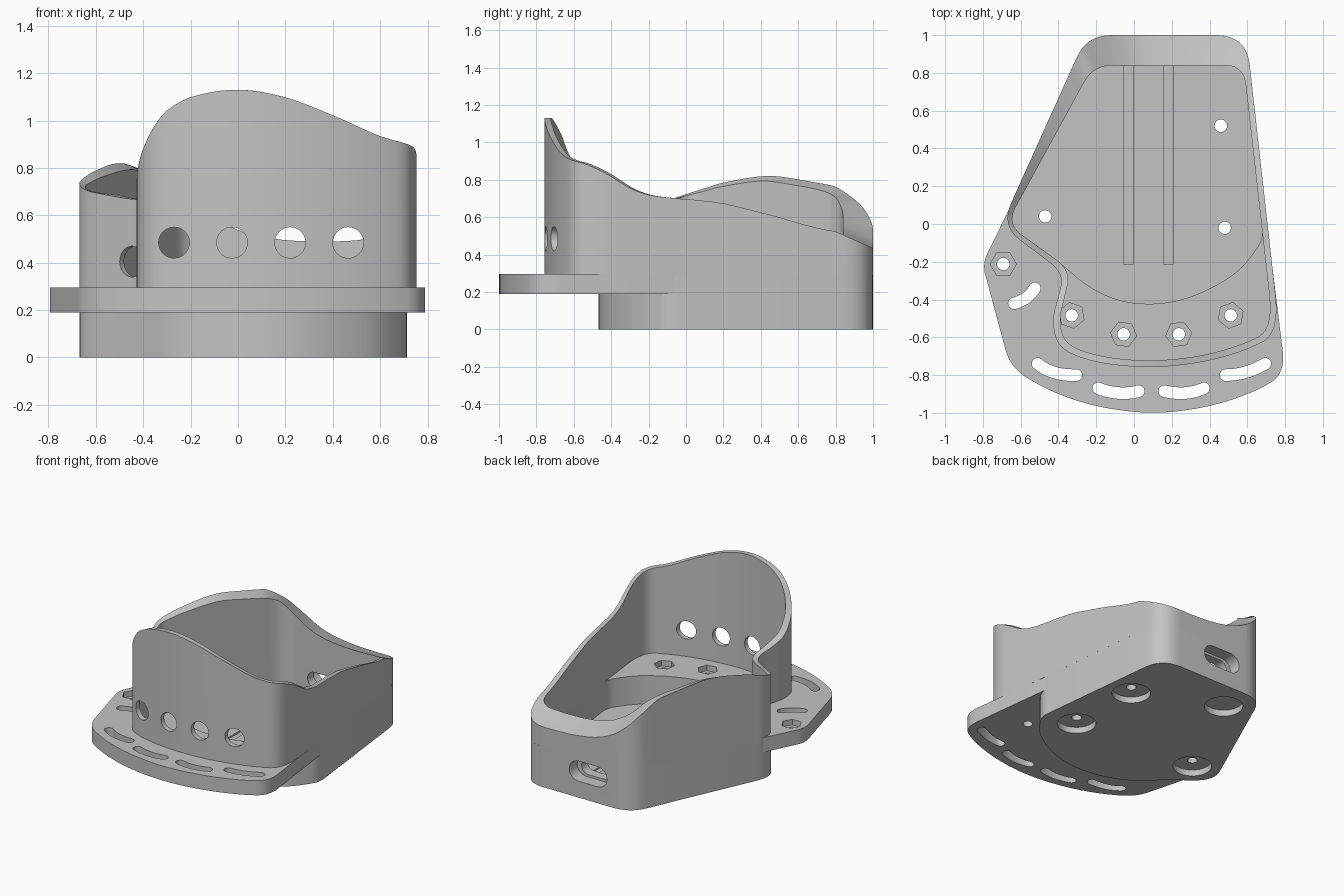
import bpy, bmesh, math
from mathutils import Vector, Matrix

if "Cube" in bpy.data.objects:
    bpy.data.objects.remove(bpy.data.objects["Cube"])

grey = bpy.data.materials.new("plain grey")
grey.use_nodes = True
grey.diffuse_color = (0.55, 0.55, 0.55, 1)
grey.node_tree.nodes["Principled BSDF"].inputs["Base Color"].default_value = (0.55, 0.55, 0.55, 1)

FLOOR, PLATE_LOW, TUB_TOP, PLATE_TOP = 0.09, 0.19, 0.29, 0.295
CENTRE = Vector((0.1, 0))


def make_object(name, bm):
    bmesh.ops.recalc_face_normals(bm, faces=bm.faces)
    mesh = bpy.data.meshes.new(name)
    bm.to_mesh(mesh)
    bm.free()
    mesh.materials.append(grey)
    obj = bpy.data.objects.new(name, mesh)
    bpy.context.collection.objects.link(obj)
    return obj


def rounded(corners, steps=8):
    """Closed outline; every corner (x, y, reach) is eased by a short curve."""
    points = []
    for i, corner in enumerate(corners):
        here = Vector(corner[:2])
        reach = corner[2] if len(corner) > 2 else 1.0
        ends = []
        for other in (corners[i - 1], corners[(i + 1) % len(corners)]):
            away = Vector(other[:2]) - here
            ends.append(here + away.normalized() * min(reach, away.length * 0.49))
        for s in range(steps + 1):
            t = s / steps
            points.append(ends[0] * (1 - t) ** 2 + here * 2 * t * (1 - t) + ends[1] * t * t)
    return points


def prism(name, points, low, high):
    bm = bmesh.new()
    face = bm.faces.new([bm.verts.new((p[0], p[1], low)) for p in points])
    grown = bmesh.ops.extrude_face_region(bm, geom=[face])["geom"]
    tops = [g for g in grown if isinstance(g, bmesh.types.BMVert)]
    bmesh.ops.translate(bm, verts=tops, vec=(0, 0, high - low))
    return make_object(name, bm)


def rod(x, y, z, radius, length, axis=(0, 0, 1), sides=40, spin=0):
    bm = bmesh.new()
    turn = Vector(axis).to_track_quat('Z', 'Y').to_matrix().to_4x4()
    turn = turn @ Matrix.Rotation(math.radians(spin), 4, 'Z')
    bmesh.ops.create_cone(bm, cap_ends=True, segments=sides, radius1=radius, radius2=radius,
                          depth=length, matrix=Matrix.Translation((x, y, z)) @ turn)
    return make_object("cutter", bm)


def capsule(start, middle, end, radius):
    """Outline of a bent slot with round ends passing through three points."""
    a, m, b = Vector(start), Vector(middle), Vector(end)
    pull = m * 2 - (a + b) / 2
    left, right = [], []
    for s in range(13):
        t = s / 12
        p = a * (1 - t) ** 2 + pull * 2 * t * (1 - t) + b * t * t
        d = ((pull - a) * (1 - t) + (b - pull) * t).normalized()
        side = Vector((-d.y, d.x)) * radius
        left.append(p + side)
        right.append(p - side)
        if s == 0:
            first = d

    def cap(p, d, flip):
        base = math.atan2(d.y, d.x) + (math.pi if flip else 0) + math.pi / 2
        return [p + Vector((math.cos(base - k * math.pi / 10), math.sin(base - k * math.pi / 10))) * radius
                for k in range(1, 10)]
    return left + cap(b, d, False) + right[::-1] + cap(a, first, True)


def carve(obj, cutters):
    for cutter in cutters:
        cutter.hide_render = True
        mod = obj.modifiers.new("cut", 'BOOLEAN')
        mod.operation, mod.solver, mod.object = 'DIFFERENCE', 'EXACT', cutter
    graph = bpy.context.evaluated_depsgraph_get()
    mesh = bpy.data.meshes.new_from_object(obj.evaluated_get(graph))
    obj.modifiers.clear()
    obj.data = mesh
    for cutter in cutters:
        bpy.data.objects.remove(cutter)


def finish(obj):
    bpy.ops.object.select_all(action='DESELECT')
    obj.select_set(True)
    bpy.context.view_layer.objects.active = obj
    bpy.ops.object.shade_smooth_by_angle(angle=math.radians(32))


# Shared outlines: back corners are common to the tub and the wall
outer_back = [(-.25, 1, .13), (.595, 1, .16)]
inner_back = [(-.215, .84, .1), (.58, .84, .1)]
wall_outer = rounded(outer_back + [
    (.772, -.58, .2), (.58, -.675), (.35, -.737), (.1, -.762), (-.12, -.747), (-.28, -.712),
    (-.405, -.65), (-.435, -.51), (-.405, -.4), (-.37, -.26, .1), (-.705, -.01, .13)])
wall_inner = rounded(inner_back + [
    (.737, -.56, .19), (.57, -.64), (.35, -.702), (.1, -.727), (-.11, -.712), (-.26, -.68),
    (-.37, -.625), (-.397, -.51), (-.37, -.4), (-.333, -.245, .1), (-.675, 0, .1)])
tub_outer = rounded(outer_back + [
    (.718, -.1, .06), (.6, -.27), (.45, -.37), (.28, -.445), (.1, -.473), (-.1, -.45),
    (-.28, -.375), (-.42, -.24), (-.705, -.01, .13)])
tub_inner = rounded(inner_back + [
    (.685, -.08, .06), (.57, -.24), (.43, -.33), (.27, -.4), (.1, -.428), (-.08, -.41),
    (-.25, -.33), (-.4, -.195), (-.675, 0, .1)])

# Height of the wavy rim by compass angle about the centre
rim = [(5, .692), (18, .675), (30, .643), (42, .6), (57, .525), (68, .505), (82, .508), (92, .53),
       (98, .56), (103, .605), (108, .665), (112, .715), (117, .755), (125, .785), (143, .82),
       (164, .785), (176, .74), (187, .695), (203, .667), (215, .685), (224, .75), (231, .87),
       (236, .975), (240, 1.04), (248, 1.1), (262, 1.13), (277, 1.1), (293, 1.02), (307, .935),
       (316, .9), (320, .885), (326, .84), (335, .755), (343, .718), (356, .7)]


def rim_height(angle, y):
    keys = [(rim[-1][0] - 360, rim[-1][1])] + rim + [(rim[0][0] + 360, rim[0][1])]
    slopes = [0] + [(keys[i + 1][1] - keys[i - 1][1]) / (keys[i + 1][0] - keys[i - 1][0])
                    for i in range(1, len(keys) - 1)] + [0]
    for i in range(len(keys) - 1):
        (a, za), (b, zb) = keys[i], keys[i + 1]
        if a <= angle <= b:
            t, w = (angle - a) / (b - a), b - a
            z = (za * (1 + 2 * t) * (1 - t) ** 2 + zb * t * t * (3 - 2 * t)
                 + w * slopes[i] * t * (1 - t) ** 2 - w * slopes[i + 1] * t * t * (1 - t))
            return z - 0.35 * max(0, y - 0.8)


def inward_drop(angle):
    """The rim tips inward along the model's right side."""
    return 0.027 * math.sin(math.radians(2 * (angle - 100))) if 100 < angle < 190 else 0


def cast(outline, angle):
    """Point where a ray from the centre leaves the outline."""
    ray = Vector((math.cos(angle), math.sin(angle)))
    best = 0
    for i, q in enumerate(outline):
        p, q = outline[i - 1] - CENTRE, q - CENTRE
        edge = q - p
        det = ray.cross(edge)
        if abs(det) > 1e-9 and -1e-6 <= p.cross(ray) / det <= 1 + 1e-6:
            best = max(best, p.cross(edge) / det)
    return CENTRE + ray * best


# Upright wall with the wavy rim
bm = bmesh.new()
rings = []
COUNT = 360
for i in range(COUNT):
    degrees = 360 * i / COUNT
    o, n = (cast(line, math.radians(degrees)) for line in (wall_outer, wall_inner))
    spots = [(*o, TUB_TOP), (*o, rim_height(degrees, o.y)),
             (*n, rim_height(degrees, n.y) - inward_drop(degrees)), (*n, TUB_TOP)]
    rings.append([bm.verts.new(s) for s in spots])
for i in range(COUNT):
    for k in range(4):
        j = (k + 1) % 4
        bm.faces.new((rings[i - 1][k], rings[i][k], rings[i][j], rings[i - 1][j]))
wall = make_object("wavy_wall", bm)
cuts = [rod(x, -.7, .485, .065, .3, (0, 1, 0)) for x in (-.27, -.025, .22, .465)]
cuts.append(rod(-.438, -.19, .405, .065, .25, (.6, .8, 0)))
carve(wall, cuts)

# Lower tub with floor, grooves, counterbored holes and the stepped cable slot
tub = prism("lower_tub", tub_outer, 0, TUB_TOP)
cuts = [prism("cutter", tub_inner, FLOOR, 0.5)]
screws = [(.46, .52), (.48, -.02), (-.47, .04)]
cuts += [rod(x, y, .05, .033, .4) for x, y in screws]
cuts += [rod(x, y, 0, .128, .09) for x, y in screws + [(-.12, .78)]]
for x in (-.03, .182):
    box = [(x - .024, -.215), (x + .024, -.215), (x + .024, .838), (x - .024, .838)]
    cuts.append(prism("cutter", box, FLOOR - 0.012, FLOOR + 0.05))
for half, radius, depth in ((.078, .072, .91), (.06, .055, .7)):
    path = [(.08 + half * k, .19) for k in (-1, 0, 1)]
    slot = prism("cutter", capsule(*path, radius), -1.1, -depth)
    slot.data.transform(Matrix.Rotation(math.pi / 2, 4, 'X'))
    cuts.append(slot)
carve(tub, cuts)

# Mounting plate with bent slots and nut recesses
plate = prism("mounting_plate", rounded([
    (-.616, .17, .001), (-.803, -.21, .06), (-.655, -.76, .1), (-.45, -.885), (-.2, -.97),
    (.1, -1.008), (.4, -.97), (.65, -.885), (.802, -.79, .12), (.686, .15, .001)]), PLATE_LOW, PLATE_TOP)
cuts = [prism("cutter", tub_inner, 0, 0.5)]
for path in [((-.51, -.74), (-.42, -.787), (-.305, -.8)), ((-.19, -.87), (-.08, -.895), (.025, -.885)),
             ((.16, -.885), (.27, -.895), (.37, -.87)), ((.485, -.8), (.59, -.785), (.695, -.74)),
             ((-.635, -.42), (-.57, -.39), (-.525, -.34))]:
    cuts.append(prism("cutter", capsule(*path, .031), 0, 0.5))
for x, y, spin in [(-.692, -.212, 30), (-.33, -.484, 10), (-.055, -.584, 22),
                   (.237, -.584, 38), (.512, -.484, 50)]:
    cuts.append(rod(x, y, .25, .033, .4))
    cuts.append(rod(x, y, PLATE_TOP, .069, .08, sides=6, spin=spin))
carve(plate, cuts)

for part in (wall, tub, plate):
    finish(part)
